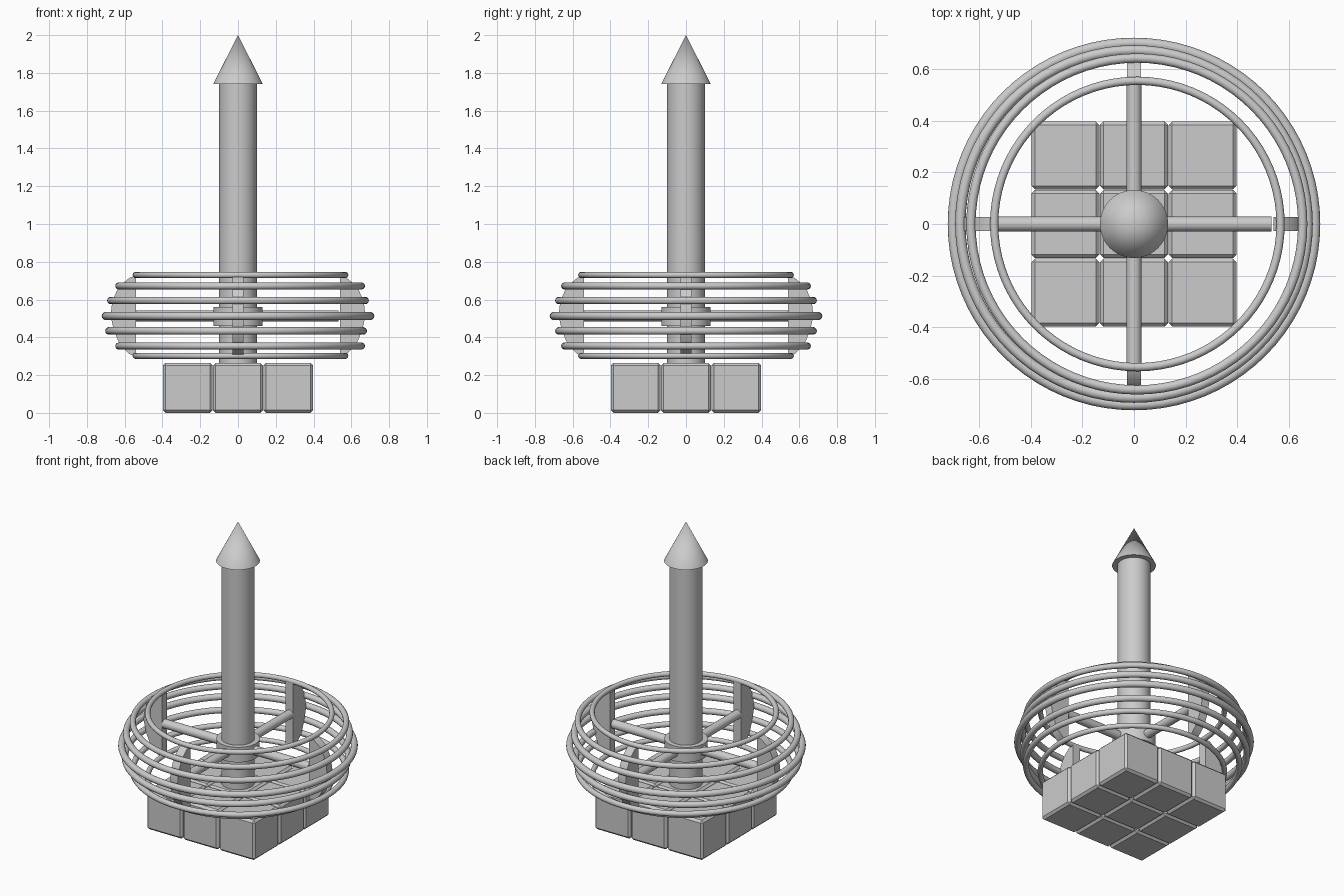
import bpy, bmesh, math
from mathutils import Vector

if "Cube" in bpy.data.objects:
    bpy.data.objects.remove(bpy.data.objects["Cube"])

grey = bpy.data.materials.new("plain_grey")
grey.diffuse_color = (0.6, 0.6, 0.6, 1)
grey.use_nodes = True
grey.node_tree.nodes["Principled BSDF"].inputs["Base Color"].default_value = grey.diffuse_color


def finish(name, smooth=True):
    ob = bpy.context.object
    ob.name = name
    ob.data.materials.clear()
    ob.data.materials.append(grey)
    if smooth:
        bpy.ops.object.shade_smooth_by_angle(angle=math.radians(35))
    return ob


def cylinder(name, r, z0, z1, sides=48):
    bpy.ops.mesh.primitive_cylinder_add(vertices=sides, radius=r, depth=z1 - z0,
                                        location=(0, 0, (z0 + z1) / 2))
    return finish(name)


# base: 3 x 3 grid of chamfered cubes
side, pitch = 0.264, 0.266
for i in (-1, 0, 1):
    for j in (-1, 0, 1):
        bpy.ops.mesh.primitive_cube_add(size=side, location=(i * pitch, j * pitch, 0.268 - side / 2 - 0.004))
        ob = finish(f"base_cube_{i + 1}_{j + 1}", smooth=False)
        bm = bmesh.new()
        bm.from_mesh(ob.data)
        bmesh.ops.bevel(bm, geom=bm.edges[:], offset=0.014, segments=1, affect='EDGES')
        bm.to_mesh(ob.data)
        bm.free()

# central shaft, hub and pointed tip
cylinder("shaft", 0.1, 0.25, 1.74)
cylinder("hub", 0.131, 0.46, 0.56)
bpy.ops.mesh.primitive_cone_add(vertices=48, radius1=0.132, radius2=0, depth=0.26,
                                location=(0, 0, 1.87))
finish("tip")

# stacked rings: height, outer radius, tube radius, sideways offset
rings = [(0.73, 0.571, 0.016, 0.013), (0.672, 0.661, 0.018, 0.011),
         (0.595, 0.693, 0.020, 0), (0.513, 0.722, 0.021, 0),
         (0.434, 0.693, 0.020, -0.010), (0.354, 0.661, 0.018, 0.011),
         (0.302, 0.571, 0.016, 0.013)]
for n, (z, outer, tube, dx) in enumerate(rings):
    bpy.ops.mesh.primitive_torus_add(major_radius=outer - tube, minor_radius=tube,
                                     major_segments=80, minor_segments=14, location=(dx, 0, z))
    finish(f"ring_{n + 1}")

# four spokes, each carrying a curved rib that holds the rings
profile = [(0.54, 0.30), (0.575, 0.312), (0.625, 0.36), (0.655, 0.43), (0.675, 0.513),
           (0.665, 0.595), (0.63, 0.67), (0.575, 0.715), (0.54, 0.727)]
for k in range(4):
    a = k * math.pi / 2
    d = Vector((math.cos(a), math.sin(a), 0))
    length = 0.533 if k == 0 else 0.542
    bpy.ops.mesh.primitive_cylinder_add(vertices=24, radius=0.029, depth=length,
                                        location=d * length / 2 + Vector((0, 0, 0.513)),
                                        rotation=(0, math.pi / 2, a))
    finish(f"spoke_{k + 1}")

    bm = bmesh.new()
    face = bm.faces.new([bm.verts.new((x, -0.028, z)) for x, z in profile])
    out = bmesh.ops.extrude_face_region(bm, geom=[face])
    bmesh.ops.translate(bm, vec=(0, 0.056, 0),
                        verts=[v for v in out["geom"] if isinstance(v, bmesh.types.BMVert)])
    bmesh.ops.recalc_face_normals(bm, faces=bm.faces[:])
    me = bpy.data.meshes.new("rib")
    bm.to_mesh(me)
    bm.free()
    ob = bpy.data.objects.new("rib", me)
    bpy.context.collection.objects.link(ob)
    ob.rotation_euler.z = a
    bpy.ops.object.select_all(action='DESELECT')
    ob.select_set(True)
    bpy.context.view_layer.objects.active = ob
    finish(f"rib_{k + 1}")
